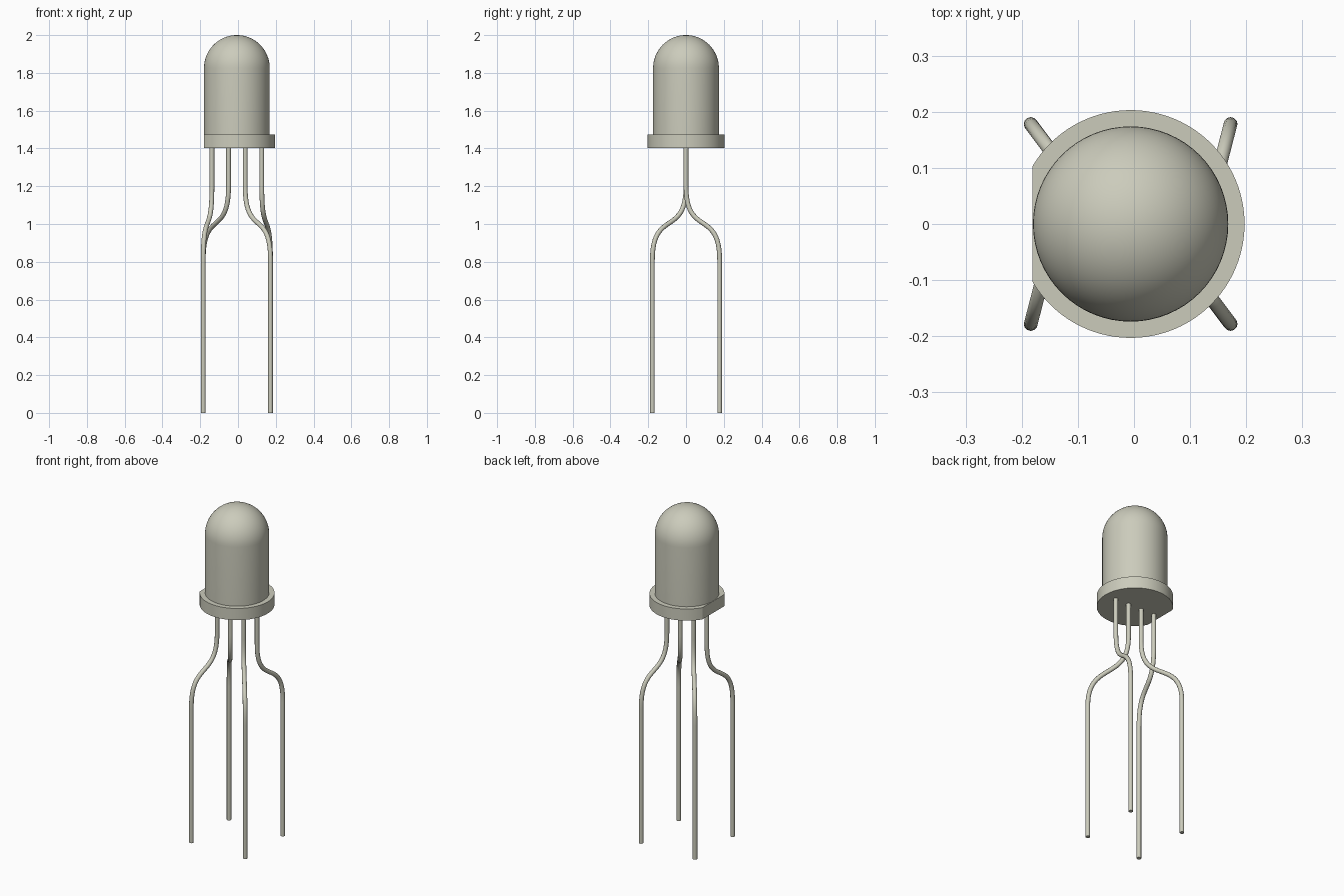
import bpy
import bmesh
import math
from mathutils import Vector

cube = bpy.data.objects.get("Cube")
if cube:
    bpy.data.objects.remove(cube, do_unlink=True)

CX = -0.006          # axis of the round body
BODY_R = 0.174
RIM_R = 0.203
RIM_BOTTOM, RIM_TOP = 1.403, 1.473
LEAD_R = 0.0125

color = (0.6, 0.6, 0.5, 1)
mat = bpy.data.materials.new("warm grey")
mat.use_nodes = True
mat.diffuse_color = color
mat.node_tree.nodes["Principled BSDF"].inputs["Base Color"].default_value = color


def add_object(name, data):
    obj = bpy.data.objects.new(name, data)
    bpy.context.collection.objects.link(obj)
    data.materials.append(mat)
    bpy.ops.object.select_all(action="DESELECT")
    obj.select_set(True)
    bpy.context.view_layer.objects.active = obj
    return obj


def add_mesh(name, bm):
    bmesh.ops.recalc_face_normals(bm, faces=bm.faces)
    mesh = bpy.data.meshes.new(name)
    bm.to_mesh(mesh)
    bm.free()
    obj = add_object(name, mesh)
    bpy.ops.object.shade_smooth_by_angle(angle=math.radians(30))
    return obj


# Lens: straight wall and hemispherical dome, revolved about the axis
bm = bmesh.new()
dome_z = 2 - BODY_R
profile = [Vector((CX, 0, RIM_TOP)), Vector((CX + BODY_R, 0, RIM_TOP))]
for i in range(17):
    a = math.pi / 2 * i / 16
    profile.append(Vector((CX + BODY_R * math.cos(a), 0, dome_z + BODY_R * math.sin(a))))
verts = [bm.verts.new(p) for p in profile]
edges = [bm.edges.new(pair) for pair in zip(verts, verts[1:])]
bmesh.ops.spin(bm, geom=verts + edges, cent=(CX, 0, 0), axis=(0, 0, 1),
               angle=math.tau, steps=64)
bmesh.ops.remove_doubles(bm, verts=bm.verts, dist=0.0001)
add_mesh("lens", bm)

# Rim: disc with a flat cut on one side
bm = bmesh.new()
bmesh.ops.create_cone(bm, cap_ends=True, segments=96, radius1=RIM_R, radius2=RIM_R,
                      depth=RIM_TOP - RIM_BOTTOM)
bmesh.ops.translate(bm, verts=bm.verts, vec=(CX, 0, (RIM_TOP + RIM_BOTTOM) / 2))
cut = bmesh.ops.bisect_plane(bm, geom=bm.verts[:] + bm.edges[:] + bm.faces[:],
                             plane_co=(CX - BODY_R - 0.001, 0, 0), plane_no=(-1, 0, 0),
                             clear_outer=True)
bmesh.ops.holes_fill(bm, edges=[e for e in cut["geom_cut"] if isinstance(e, bmesh.types.BMEdge)])
add_mesh("rim", bm)


# Leads: straight at both ends with an S-bend between
def lead(name, x_top, x_foot, y_foot):
    bend_top, bend_foot, pull = 1.2, 0.81, 0.27
    curve = bpy.data.curves.new(name, "CURVE")
    curve.dimensions = "3D"
    curve.bevel_depth = LEAD_R
    curve.bevel_resolution = 4
    curve.use_fill_caps = True
    curve.resolution_u = 24
    spline = curve.splines.new("BEZIER")
    spline.bezier_points.add(3)
    stops = [(x_top, 0, RIM_BOTTOM + 0.01, 0.05), (x_top, 0, bend_top, pull),
             (x_foot, y_foot, bend_foot, pull), (x_foot, y_foot, 0, 0.05)]
    for i, (point, (x, y, z, reach)) in enumerate(zip(spline.bezier_points, stops)):
        point.handle_left_type = point.handle_right_type = "FREE"
        point.co = (x, y, z)
        up = reach if i == 2 else 0.05
        down = reach if i == 1 else 0.05
        point.handle_left = (x, y, z + up)
        point.handle_right = (x, y, z - down)
    add_object(name, curve)
    bpy.ops.object.convert(target="MESH")
    bpy.ops.object.shade_smooth_by_angle(angle=math.radians(40))


FOOT_X, FOOT_Y = 0.178, 0.178
for name, offset, side, depth in (("lead_outer_right", -0.132, -1, -1),
                                  ("lead_inner_right", -0.044, -1, 1),
                                  ("lead_inner_left", 0.044, 1, -1),
                                  ("lead_outer_left", 0.132, 1, 1)):
    lead(name, CX + offset, CX + side * FOOT_X, depth * FOOT_Y)
